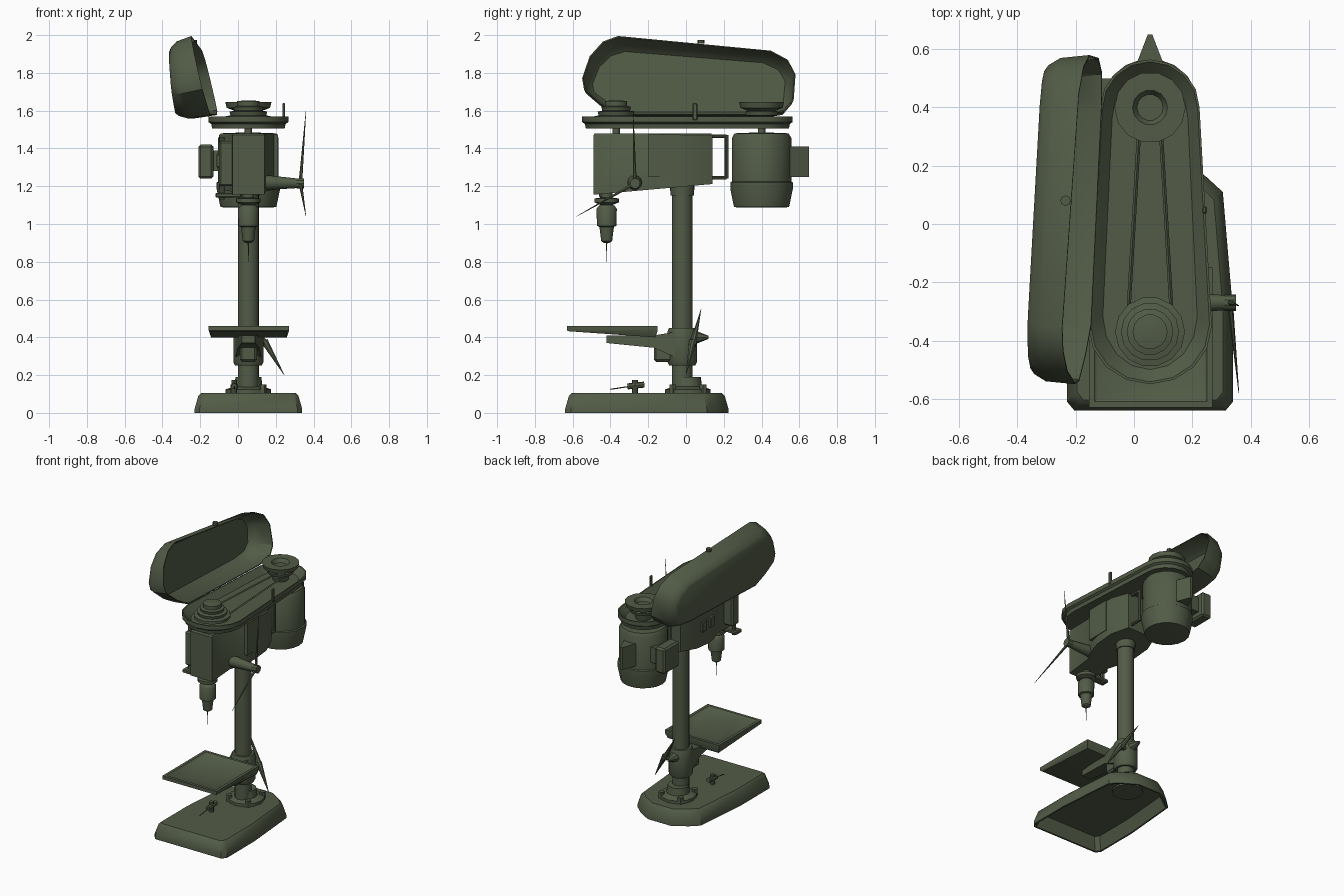
import bpy, bmesh, math
from mathutils import Vector

cube = bpy.data.objects.get("Cube")
if cube:
    bpy.data.objects.remove(cube, do_unlink=True)

paint = bpy.data.materials.new("dark olive paint")
paint.use_nodes = True
OLIVE = (0.085, 0.105, 0.062, 1)
paint.diffuse_color = OLIVE
paint.node_tree.nodes["Principled BSDF"].inputs["Base Color"].default_value = OLIVE

CX = 0.055            # column axis


def finish(name, bm):
    bmesh.ops.recalc_face_normals(bm, faces=bm.faces)
    me = bpy.data.meshes.new(name)
    bm.to_mesh(me)
    bm.free()
    me.materials.append(paint)
    ob = bpy.data.objects.new(name, me)
    bpy.context.collection.objects.link(ob)
    bpy.ops.object.select_all(action='DESELECT')
    ob.select_set(True)
    bpy.context.view_layer.objects.active = ob
    bpy.ops.object.shade_smooth_by_angle(angle=math.radians(35))
    return ob


def loft(name, rings):
    """Skin matching rings of points and cap both ends."""
    bm = bmesh.new()
    loops = [[bm.verts.new(p) for p in ring] for ring in rings]
    n = len(loops[0])
    for a, b in zip(loops, loops[1:]):
        for i in range(n):
            j = (i + 1) % n
            bm.faces.new((a[i], a[j], b[j], b[i]))
    bm.faces.new(loops[0])
    bm.faces.new(loops[-1])
    return finish(name, bm)


def lathe(name, profile, base, axis=(0, 0, 1), sides=20):
    """Turn (radius, height) pairs round an axis."""
    q = Vector(axis).to_track_quat('Z', 'Y')
    rings = []
    for r, h in profile:
        rings.append([Vector(base) + q @ Vector((r * math.cos(t), r * math.sin(t), h))
                      for t in (2 * math.pi * k / sides for k in range(sides))])
    return loft(name, rings)


def rod(name, p, q, r1, r2=None, sides=8):
    d = Vector(q) - Vector(p)
    return lathe(name, [(r1, 0), (r2 or r1, d.length)], p, d, sides)


def box(name, x, y, z, bevel=0.0):
    bm = bmesh.new()
    bmesh.ops.create_cube(bm, size=1)
    for v in bm.verts:
        v.co = [lo + (hi - lo) * (c + 0.5) for c, (lo, hi) in zip(v.co, (x, y, z))]
    if bevel:
        bmesh.ops.bevel(bm, geom=bm.edges[:], offset=bevel, segments=1, affect='EDGES')
    return finish(name, bm)


def mirrored(half):
    """Close a right-hand outline across the column axis."""
    return [(CX + x, y) for x, y in half] + [(CX - x, y) for x, y in reversed(half)]


def inset(pts, d, z):
    """Shrink an outline by a distance towards its centre, at height z."""
    xs, ys = [p[0] for p in pts], [p[1] for p in pts]
    mx, my = (min(xs) + max(xs)) / 2, (min(ys) + max(ys)) / 2
    sx, sy = 1 - 2 * d / (max(xs) - min(xs)), 1 - 2 * d / (max(ys) - min(ys))
    return [Vector((mx + (x - mx) * sx, my + (y - my) * sy, z)) for x, y in pts]


# Base, hollow underneath
foot = mirrored([(0.26, -0.64), (0.285, -0.61), (0.285, -0.3), (0.25, 0.11),
                 (0.19, 0.165), (0.09, 0.225)])
loft("base", [inset(foot, d, z) for d, z in
              [(0.045, 0.085), (0.012, 0), (0, 0), (0, 0.02), (0.02, 0.09), (0.035, 0.105)]])
lathe("base_socket", [(0.1, 0.075), (0.1, 0.09)], (CX, 0.0, 0))

# Column with its foot flange and upper collar
lathe("column", [(0.055, 0.08), (0.055, 1.25)], (CX, -0.02, 0))
lathe("column_flange", [(0.12, 0.1), (0.12, 0.125), (0.075, 0.14), (0.068, 0.19), (0.05, 0.19)],
      (CX, 0.01, 0), sides=12)
for sx in (-1, 1):
    for y in (-0.07, 0.09):
        lathe("flange_bolt", [(0.02, 0.1), (0.02, 0.15)], (CX + sx * 0.075, y, 0), sides=6)
lathe("column_collar", [(0.062, 1.15), (0.066, 1.22)], (CX, -0.02, 0))

# Small clamp lying on the base
rod("clamp_post", (-0.02, -0.27, 0.1), (-0.02, -0.27, 0.175), 0.015)
rod("clamp_screw", (-0.02, -0.31, 0.14), (-0.02, -0.22, 0.15), 0.016)
rod("clamp_pin", (-0.02, -0.4, 0.125), (-0.02, -0.3, 0.14), 0.003)

# Work table: dished top, underside sloping to the arm
plate = [(-0.155, -0.63), (0.27, -0.63), (0.27, -0.15), (-0.155, -0.15)]
under = inset(plate, 0.012, 0.432)
dish = inset(plate, 0.12, 0.44)
under[2].z = under[3].z = 0.40
dish[2].z = dish[3].z = 0.415
loft("work_table", [under, inset(plate, 0, 0.436), inset(plate, 0, 0.46),
                    inset(plate, 0.02, 0.46), inset(plate, 0.03, 0.452), dish])
loft("table_arm", [[(CX + sx * w, y, z) for sx, z in ((-1, lo), (1, lo), (1, hi), (-1, hi))]
                   for y, w, lo, hi in [(-0.42, 0.035, 0.37, 0.41), (-0.17, 0.055, 0.345, 0.41),
                                        (-0.05, 0.07, 0.29, 0.43)]])
lathe("table_collar", [(0.07, 0.25), (0.08, 0.27), (0.08, 0.43), (0.072, 0.45)],
      (CX, -0.02, 0), sides=14)
box("collar_lug", (CX - 0.045, CX + 0.045), (-0.17, -0.05), (0.27, 0.36), 0.012)
rod("collar_knob", (CX, 0.04, 0.4), (CX, 0.12, 0.4), 0.04, 0.008)
rod("crank_pivot", (CX + 0.05, 0.03, 0.37), (0.15, 0.035, 0.37), 0.016)
rod("crank_lower", (0.14, 0.035, 0.38), (0.245, 0.0, 0.2), 0.02, 0.001)
rod("crank_upper", (0.145, 0.035, 0.36), (0.03, 0.08, 0.55), 0.02, 0.001)

# Drill head: narrow nose widening to the column
head = mirrored([(0.085, -0.49), (0.09, -0.3), (0.135, -0.2), (0.155, -0.12),
                 (0.155, 0.02), (0.11, 0.14)])
belly = [Vector((x, y, 1.155 + 0.09 * (y + 0.49))) for x, y in head]
loft("head", [belly, inset(head, 0, 1.47), inset(head, 0.008, 1.48)])
box("head_side_panel", (0.18, 0.213), (-0.2, -0.03), (1.25, 1.475))
for y in (-0.14, -0.05):
    box("side_switch", (-0.115, -0.09), (y - 0.025, y + 0.025), (1.3, 1.37), 0.004)
box("depth_stop_arm", (-0.12, 0.02), (-0.46, -0.4), (1.14, 1.165), 0.006)
box("depth_stop_guide", (-0.1, -0.02), (-0.46, -0.38), (1.2, 1.44), 0.01)
rod("depth_stop_rod", (-0.085, -0.42, 1.13), (-0.085, -0.42, 1.46), 0.014)

# Feed hub with tapering spokes
HUB = Vector((0.33, -0.27, 1.215))
rod("feed_shaft", (0.12, -0.27, 1.22), HUB, 0.042, 0.024, 12)
rod("feed_hub", HUB - Vector((0.02, 0, 0)), HUB + Vector((0.02, 0, 0)), 0.028, sides=10)
for tip in [(0.36, -0.28, 1.6), (0.36, -0.58, 1.04)]:
    rod("feed_spoke", HUB, tip, 0.01, 0.001, 6)

# Spindle, chuck and bit
lathe("spindle_flange", [(0.03, 1.1), (0.065, 1.115), (0.065, 1.135), (0.03, 1.14), (0.03, 1.19)],
      (CX, -0.42, 0))
lathe("chuck", [(0.015, 0.9), (0.03, 0.91), (0.036, 0.96), (0.04, 0.985), (0.053, 0.99),
                (0.055, 1.08), (0.045, 1.095), (0.02, 1.11)], (CX, -0.42, 0), sides=14)
rod("drill_bit", (CX, -0.42, 0.8), (CX, -0.42, 0.91), 0.001, 0.004, 6)

# Motor with its boxes, and wire brackets tying it to the head
MY = 0.4
lathe("motor", [(0.13, 1.088), (0.148, 1.09), (0.168, 1.185), (0.168, 1.22), (0.16, 1.225),
                (0.16, 1.455), (0.145, 1.48), (0.02, 1.485), (0.02, 1.54)], (CX, MY, 0), sides=18)
loft("motor_rear_box", [[(CX + sx * w, y, z) for sx, z in
                         ((-1, 1.25), (1, 1.25), (1, 1.41), (-1, 1.41))]
                        for y, w in [(0.53, 0.055), (0.58, 0.035), (0.65, 0.008)]])
box("motor_switch_box", (-0.21, -0.13), (0.37, 0.54), (1.24, 1.42), 0.012)
box("motor_switch_neck", (-0.14, -0.05), (0.4, 0.5), (1.28, 1.39))
for x in (CX - 0.08, CX + 0.08):
    for z in (1.245, 1.465):
        rod("bracket_bar", (x, 0.1, z), (x, 0.215, z), 0.01)
    rod("bracket_upright", (x, 0.215, 1.24), (x, 0.215, 1.47), 0.01)

# Belt tray with raised rim
tray = []
for width, length, y, start in [(0.212, 0.2, -0.35, math.pi), (0.17, 0.165, 0.4, 0)]:
    for k in range(9):
        t = start + math.pi * k / 8
        tray.append((CX + width * math.cos(t), y + length * math.sin(t)))
loft("belt_tray", [inset(tray, d, z) for d, z in
                   [(0.02, 1.505), (0.015, 1.53), (0.0, 1.54), (0.0, 1.57),
                    (0.008, 1.57), (0.05, 1.525)]])
lathe("tray_post", [(0.02, 1.47), (0.02, 1.51)], (CX, -0.37, 0))
box("tray_latch", (0.235, 0.25), (0.035, 0.06), (1.55, 1.64), 0.004)

# Stepped pulleys and belt
lathe("front_pulley", [(0.05, 1.52), (0.12, 1.55), (0.12, 1.57), (0.095, 1.575), (0.1, 1.595),
                       (0.075, 1.6), (0.08, 1.62), (0.06, 1.625), (0.06, 1.65), (0.02, 1.655)],
      (CX, -0.37, 0), sides=14)
lathe("rear_pulley", [(0.05, 1.52), (0.06, 1.57), (0.085, 1.575), (0.09, 1.595), (0.075, 1.6),
                      (0.115, 1.615), (0.122, 1.645), (0.06, 1.645), (0.045, 1.62)],
      (CX, MY, 0), sides=14)
for side in (-1, 1):
    rod("drive_belt", (CX + side * 0.035, 0.36, 1.555), (CX + side * 0.075, -0.32, 1.555),
        0.007, sides=4)

# Open belt cover: a hollow shell, tilted back and turned a little to the front
outline = [(-0.55, 0.2), (-0.51, 0.32), (-0.44, 0.4), (-0.36, 0.43), (0.45, 0.35), (0.54, 0.3),
           (0.58, 0.22), (0.57, 0.08), (0.52, 0.02), (0.4, 0), (-0.35, 0), (-0.45, 0.06),
           (-0.54, 0.14)]
up = Vector((-0.1, 0, 0.42)).normalized()
out = Vector((-0.42, 0, -0.1)).normalized()
hinge = Vector((-0.13, 0, 1.577))


def cover_ring(d, depth):
    return [hinge + Vector((0.048 * p.x, p.x, 0)) + up * p.y + out * depth * (1.1 - 0.8 * p.y)
            for p in inset(outline, d, 0)]


loft("belt_cover", [cover_ring(d, depth) for d, depth in
                    [(0.055, 0.155), (0.025, 0.115), (0.006, 0), (0, 0),
                     (0.01, 0.11), (0.035, 0.155), (0.055, 0.17)]])
lathe("cover_knob", [(0.018, 0), (0.018, 0.02)], (-0.235, 0.08, 1.955), sides=8)
